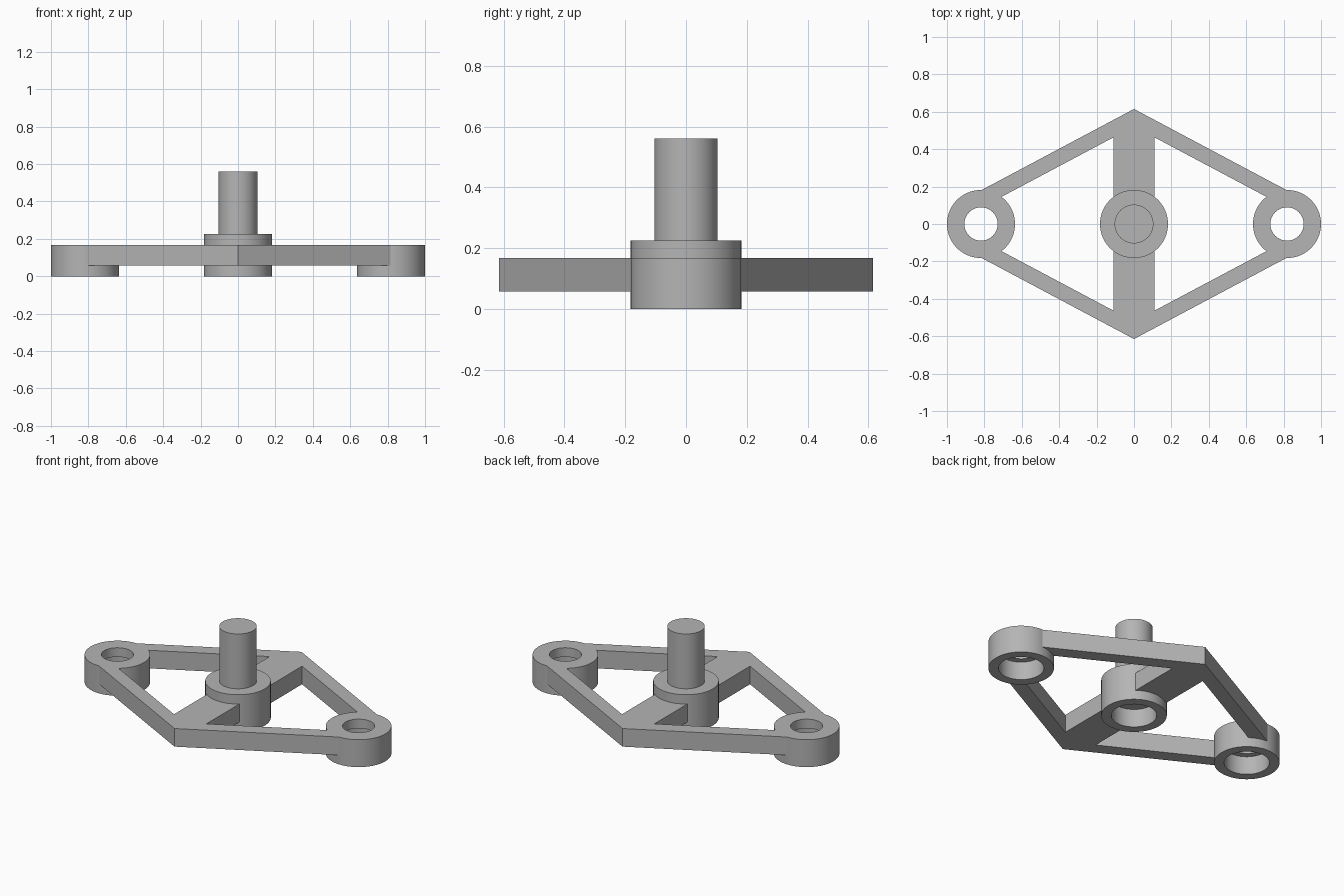
import bpy
import bmesh

if "Cube" in bpy.data.objects:
    bpy.data.objects.remove(bpy.data.objects["Cube"], do_unlink=True)

# Shared material
grey = bpy.data.materials.new("plain grey")
grey.use_nodes = True
grey.diffuse_color = (0.46, 0.46, 0.46, 1)
grey.node_tree.nodes["Principled BSDF"].inputs["Base Color"].default_value = grey.diffuse_color

RADIUS, LUG_X = 0.182, 0.818
PLATE_Z = (0.057, 0.168)


def new_object(name, bm):
    bmesh.ops.recalc_face_normals(bm, faces=bm.faces)
    mesh = bpy.data.meshes.new(name)
    bm.to_mesh(mesh)
    bm.free()
    mesh.materials.append(grey)
    ob = bpy.data.objects.new(name, mesh)
    bpy.context.collection.objects.link(ob)
    return ob


def prism(name, outline, low, high):
    bm = bmesh.new()
    face = bm.faces.new([bm.verts.new((x, y, low)) for x, y in outline])
    result = bmesh.ops.extrude_face_region(bm, geom=[face])
    top = [v for v in result["geom"] if isinstance(v, bmesh.types.BMVert)]
    bmesh.ops.translate(bm, verts=top, vec=(0, 0, high - low))
    return new_object(name, bm)


def cylinder(name, x, radius, low, high):
    bm = bmesh.new()
    bmesh.ops.create_cone(bm, cap_ends=True, segments=64, radius1=radius,
                          radius2=radius, depth=high - low)
    bmesh.ops.translate(bm, verts=bm.verts, vec=(x, 0, (low + high) / 2))
    return new_object(name, bm)


def combine(target, other, operation):
    mod = target.modifiers.new(operation.lower(), "BOOLEAN")
    mod.object, mod.operation, mod.solver = other, operation, "EXACT"
    bpy.context.view_layer.objects.active = target
    bpy.ops.object.modifier_apply(modifier=mod.name)
    bpy.data.objects.remove(other, do_unlink=True)


# Diamond plate with two openings leaving the rim and the crossbar
tip = 0.615
frame = prism("diamond_frame",
              [(0, tip), (-LUG_X, 0.18), (-LUG_X, -0.18),
               (0, -tip), (LUG_X, -0.18), (LUG_X, 0.18)], *PLATE_Z)
for side in (-1, 1):
    opening = [(side * 0.11, 0.463), (side * 0.75, 0.123),
               (side * 0.75, -0.123), (side * 0.11, -0.463)]
    combine(frame, prism("opening", opening, -0.1, 0.3), "DIFFERENCE")

# End lugs and central boss
for x, height in ((-LUG_X, PLATE_Z[1]), (LUG_X, PLATE_Z[1]), (0, 0.225)):
    combine(frame, cylinder("boss", x, RADIUS, 0, height), "UNION")

# Sockets open below, with smaller through holes in the lugs
for x in (-LUG_X, 0, LUG_X):
    combine(frame, cylinder("socket", x, 0.126, -0.1, 0.112), "DIFFERENCE")
    if x:
        combine(frame, cylinder("hole", x, 0.089, 0.05, 0.3), "DIFFERENCE")

# Upright pin
combine(frame, cylinder("pin", 0, 0.104, 0.18, 0.561), "UNION")

bpy.ops.object.select_all(action="DESELECT")
frame.select_set(True)
bpy.context.view_layer.objects.active = frame
bpy.ops.object.shade_smooth_by_angle()
